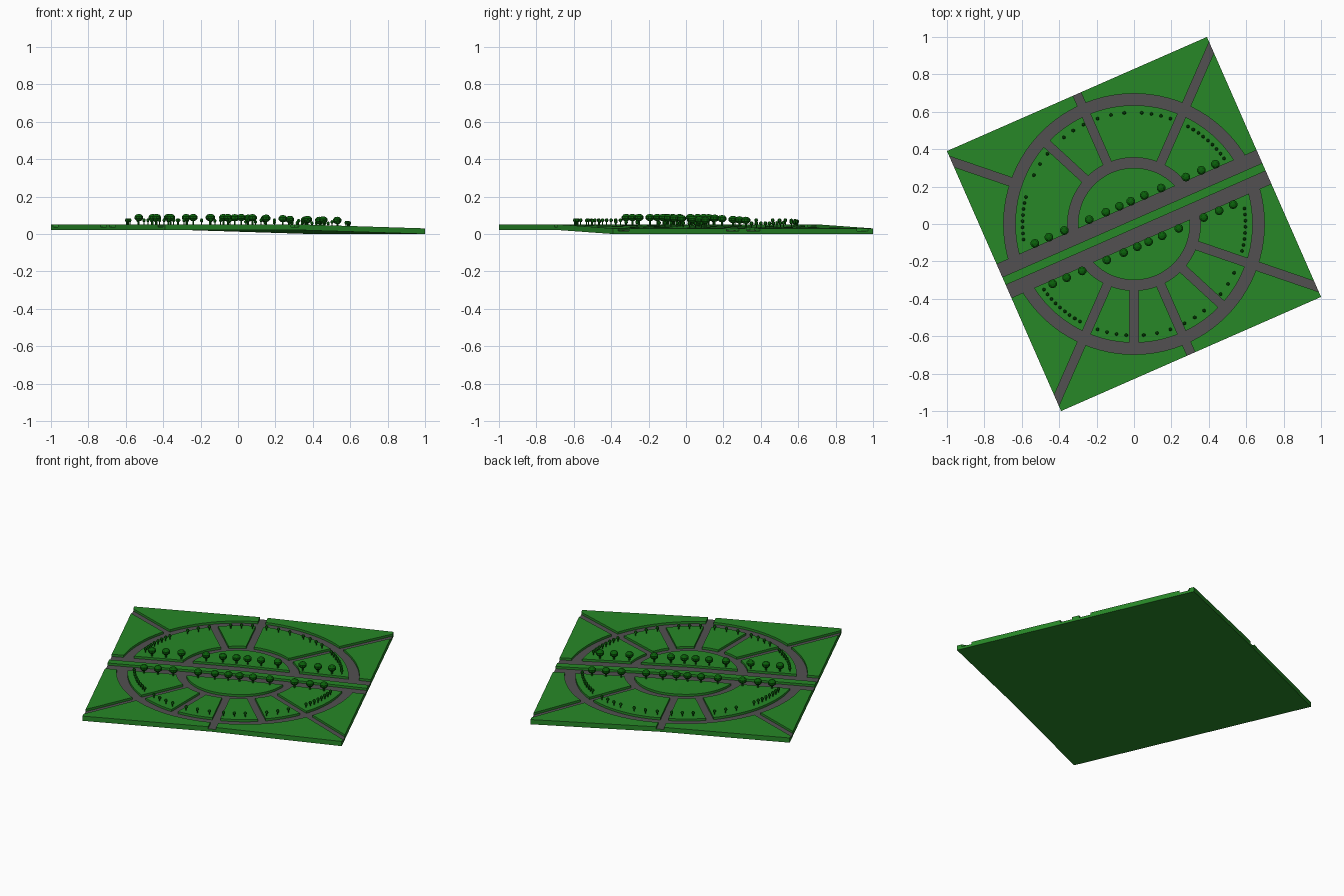
import bpy, bmesh, math
from mathutils import Matrix, Vector

if "Cube" in bpy.data.objects:
    bpy.data.objects.remove(bpy.data.objects["Cube"])

A = math.radians(23.7)      # heading of the avenue
H = 0.759                   # half side of the plot
LIFT, ROAD, TOP = 0.022, 0.016, 0.03


def rise(u):
    # level on one half, falling away on the other
    return LIFT if u <= 0 else LIFT * (1 - u / H)


def material(name, rgb):
    m = bpy.data.materials.new(name)
    m.diffuse_color = (*rgb, 1)
    m.use_nodes = True
    m.node_tree.nodes["Principled BSDF"].inputs["Base Color"].default_value = m.diffuse_color
    return m


GRASS = material("grass", (0.02, 0.245, 0.02))
PAVING = material("paving", (0.084, 0.08, 0.082))
LEAF = material("leaf", (0.003, 0.12, 0.003))


def add_object(name, bm, *mats):
    me = bpy.data.meshes.new(name)
    bm.to_mesh(me)
    bm.free()
    for m in mats:
        me.materials.append(m)
    ob = bpy.data.objects.new(name, me)
    bpy.context.collection.objects.link(ob)
    return ob


def box(bm, x0, x1, y0, y1, z0, z1, angle=0.0):
    mat = (Matrix.Rotation(angle, 4, 'Z')
           @ Matrix.Translation(((x0 + x1) / 2, (y0 + y1) / 2, (z0 + z1) / 2))
           @ Matrix.Diagonal((x1 - x0, y1 - y0, z1 - z0, 1)))
    bmesh.ops.create_cube(bm, size=1, matrix=mat)


def ring(bm, r0, r1, z0, z1, n=96):
    rows = []
    for i in range(n):
        t = 2 * math.pi * (i + 0.5) / n
        rows.append([bm.verts.new((r * math.cos(t), r * math.sin(t), z))
                     for r, z in ((r0, z0), (r1, z0), (r1, z1), (r0, z1))])
    for i in range(n):
        a, b = rows[i], rows[(i + 1) % n]
        for k in range(4):
            j = (k + 1) % 4
            bm.faces.new((a[k], b[k], b[j], a[j]))


def cut_away(ob, other):
    mod = ob.modifiers.new("cut", 'BOOLEAN')
    mod.operation, mod.object, mod.solver, mod.use_self = 'DIFFERENCE', other, 'EXACT', True


# Road network used as the cutter
bm = bmesh.new()
box(bm, -1, 1, -0.098, 0.098, ROAD, 0.1)
ring(bm, 0.30, 0.355, ROAD, 0.1)
ring(bm, 0.635, 0.697, ROAD, 0.1)
spokes = [(66.3, .33, 1.2), (113.7, .33, 1.2), (137.4, .33, .66), (161.1, .66, 1.2),
          (-18.9, .33, 1.2), (-42.6, .33, .66), (-66.3, .33, 1.2), (-90, .33, .66),
          (-113.7, .33, 1.2)]
for deg, r0, r1 in spokes:
    box(bm, r0, r1, -0.023, 0.023, ROAD, 0.1, math.radians(deg) - A)
bmesh.ops.recalc_face_normals(bm, faces=bm.faces)
cutter = add_object("road_cutter", bm)
cutter.hide_render = True

# Unbroken grass median kept out of the road network
bm = bmesh.new()
box(bm, -1.2, 1.2, -0.023, 0.023, -0.1, 0.2)
median = add_object("median_cutter", bm)
median.hide_render = True
cut_away(cutter, median)

# Ground slab with sunken roads
bm = bmesh.new()
box(bm, -H, H, -H, H, 0, TOP)
slab = add_object("slab", bm, GRASS, PAVING)
cut_away(slab, cutter)
cut = slab.evaluated_get(bpy.context.evaluated_depsgraph_get())
bm = bmesh.new()
bm.from_mesh(cut.to_mesh())
for helper in (slab, cutter, median):
    bpy.data.objects.remove(helper)

# Fold the slab across the middle and pave the road floors
bmesh.ops.bisect_plane(bm, geom=bm.verts[:] + bm.edges[:] + bm.faces[:], dist=1e-5,
                       plane_co=(0, 0, 0), plane_no=(1, 0, 0))
bm.normal_update()
for f in bm.faces:
    floor = f.normal.z > 0.9 and f.calc_center_median().z < TOP - 0.005
    f.material_index = 1 if floor else 0
    f.smooth = False
bmesh.ops.triangulate(bm, faces=[f for f in bm.faces if len(f.verts) > 4])
for v in bm.verts:
    v.co.z += rise(v.co.x)
ground = add_object("park_ground", bm, GRASS, PAVING)
ground.rotation_euler.z = A


def tree_mesh(name, trunk_r, trunk_h, crown_r, crown_h, n):
    bm = bmesh.new()
    bmesh.ops.create_cone(bm, cap_ends=True, segments=6, radius1=trunk_r, radius2=trunk_r,
                          depth=trunk_h + 0.004,
                          matrix=Matrix.Translation((0, 0, trunk_h / 2)))
    bmesh.ops.create_uvsphere(bm, u_segments=n, v_segments=5, radius=1,
                              matrix=Matrix.Translation((0, 0, trunk_h + crown_h / 2 - 0.003))
                              @ Matrix.Diagonal((crown_r, crown_r, crown_h / 2, 1)))
    me = bpy.data.meshes.new(name)
    bm.to_mesh(me)
    bm.free()
    me.materials.append(LEAF)
    return me


def plant(name, me, u, v):
    ob = bpy.data.objects.new(name, me)
    ob.location = Matrix.Rotation(A, 3, 'Z') @ Vector((u, v, TOP + rise(u)))
    bpy.context.collection.objects.link(ob)


# Avenue trees, two mirrored rows
big = tree_mesh("avenue_tree", 0.005, 0.019, 0.025, 0.04, 10)
for u in (0.033, 0.112, 0.21, 0.355, 0.445, 0.527):
    for su in (1, -1):
        for sv in (1, -1):
            plant("avenue_tree", big, su * u, sv * 0.118)

# Small trees around the outer ring, repeated on the opposite side
small = tree_mesh("ring_shrub", 0.003, 0.014, 0.01, 0.021, 6)
for d0, d1, n in ((36, 61, 9), (71, 86, 4), (95, 109, 3), (117, 129, 3),
                  (141, 154, 3), (166, 188, 8)):
    for i in range(n):
        for turn in (0, 180):
            t = math.radians(d0 + (d1 - d0) * i / (n - 1) + turn) - A
            plant("ring_shrub", small, 0.596 * math.cos(t), 0.596 * math.sin(t))
